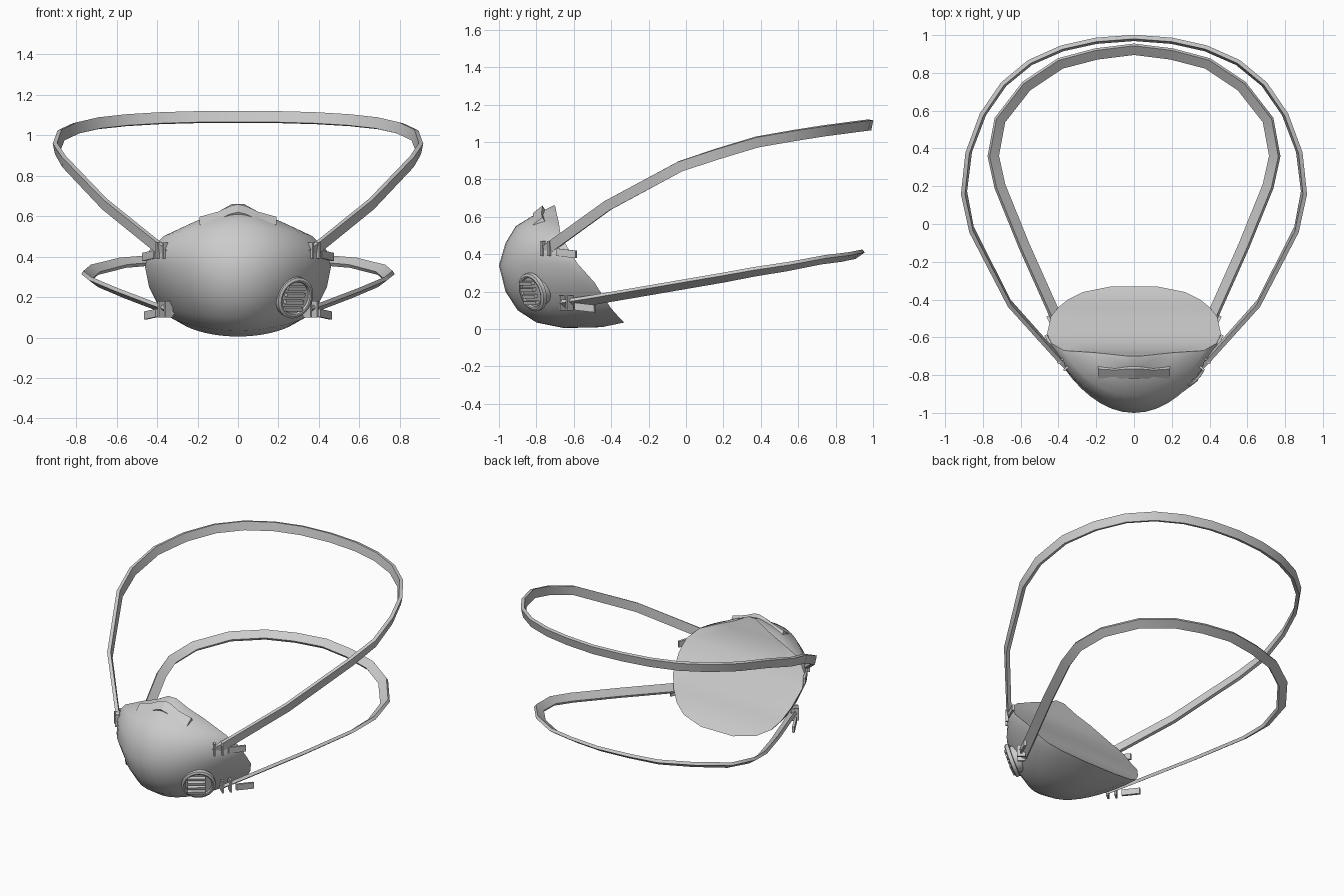
import bpy, bmesh, math
from mathutils import Vector, Matrix

if "Cube" in bpy.data.objects:
    bpy.data.objects.remove(bpy.data.objects["Cube"])

UP = Vector((0, 0, 1))
grey = bpy.data.materials.new("light_grey")
grey.use_nodes = True
grey.diffuse_color = (0.6, 0.6, 0.6, 1)
grey.node_tree.nodes["Principled BSDF"].inputs["Base Color"].default_value = grey.diffuse_color


def finish(name, bm, angle=35):
    """Turn a bmesh into a named, shaded object."""
    bmesh.ops.recalc_face_normals(bm, faces=bm.faces)
    mesh = bpy.data.meshes.new(name)
    bm.to_mesh(mesh)
    bm.free()
    mesh.materials.append(grey)
    obj = bpy.data.objects.new(name, mesh)
    bpy.context.collection.objects.link(obj)
    bpy.ops.object.select_all(action="DESELECT")
    obj.select_set(True)
    bpy.context.view_layer.objects.active = obj
    bpy.ops.object.shade_smooth_by_angle(angle=math.radians(angle))
    return obj


def loft(name, loops, angle=35):
    """Skin a list of closed loops and cap both ends."""
    bm = bmesh.new()
    rings = [[bm.verts.new(p) for p in loop] for loop in loops]
    n = len(rings[0])
    for a, b in zip(rings, rings[1:]):
        for i in range(n):
            j = (i + 1) % n
            bm.faces.new((a[i], a[j], b[j], b[i]))
    bm.faces.new(rings[0])
    bm.faces.new(rings[-1])
    return finish(name, bm, angle)


def ribbon(name, path, width, thick, tilt):
    """Flat band along a path; tilt leans its upper edge outward."""
    pts = [Vector(p) for p in path]
    loops = []
    for i, p in enumerate(pts):
        t = (pts[min(i + 1, len(pts) - 1)] - pts[max(i - 1, 0)]).normalized()
        out = t.cross(UP).normalized()
        up = out.cross(t)
        a = math.radians(tilt)
        w = (up * math.cos(a) + out * math.sin(a)) * width / 2
        h = (out * math.cos(a) - up * math.sin(a)) * thick / 2
        loops.append([p + w + h, p + w - h, p - w - h, p - w + h])
    return loft(name, loops, 30)


def both_sides(half):
    """Mirror a half path that ends on the centre line."""
    return half + [(-x, y, z) for x, y, z in reversed(half[:-1])]


def box(name, centre, size, axes):
    bm = bmesh.new()
    m = Matrix.Translation(centre) @ axes.to_4x4() @ Matrix.Diagonal((*size, 1))
    bmesh.ops.create_cube(bm, size=1, matrix=m)
    return finish(name, bm)


# Mask shell: front point (y, z), then rim half width, rim y, rim z
slices = [
    (-.71, .66, .03, -.70, .66), (-.76, .635, .12, -.69, .61),
    (-.82, .605, .22, -.68, .57), (-.91, .55, .37, -.67, .5),
    (-.965, .46, .44, -.63, .43), (-1, .34, .46, -.58, .35),
    (-.965, .2, .44, -.49, .25), (-.9, .1, .4, -.44, .17),
    (-.8, .035, .35, -.4, .11), (-.65, .005, .27, -.36, .065),
    (-.45, .01, .12, -.33, .035)]
ARC, ACROSS = 24, 6
loops = []
for yf, zf, w, yr, zr in slices:
    loop = []
    for i in range(ARC + 1):
        u = math.pi * i / ARC
        s = max(math.sin(u), 0) ** 1.6
        loop.append((w * math.cos(u), yr + (yf - yr) * s, zr + (zf - zr) * s))
    loop += [(w * (2 * i / ACROSS - 1), yr, zr) for i in range(1, ACROSS)]
    loops.append(loop)
loft("mask_shell", loops, 50)

# Head straps
upper = [(.35, -.76, .41), (.4, -.71, .45), (.66, -.42, .66), (.86, -.03, .87),
         (.9, .165, .935), (.875, .38, 1.0), (.8, .58, 1.035), (.69, .74, 1.06),
         (.55, .855, 1.075), (.38, .93, 1.085), (.2, .97, 1.09), (0, .985, 1.09)]
lower = [(.34, -.66, .13), (.41, -.5, .155), (.58, -.12, .22), (.71, .2, .275),
         (.745, .36, .305), (.71, .55, .335), (.57, .73, .37), (.39, .85, .385),
         (.2, .9, .395), (0, .925, .4)]
ribbon("upper_strap", both_sides(upper), .056, .022, 12)
ribbon("lower_strap", both_sides(lower), .06, .02, 55)

# Strap buckles and loose strap tails
for side, label in ((1, "left"), (-1, "right")):
    for level, (x, y, z) in (("upper", (.37, -.74, .43)), ("lower", (.36, -.64, .14))):
        out = Vector((side * .75, -.65, 0)).normalized()
        along = UP.cross(out)
        axes = Matrix((along, out, UP)).transposed()
        for k in (-1, 1):
            box(f"{level}_{label}_buckle_post", Vector((side * x, y, z)) + along * k * .025,
                (.012, .05, .08), axes)
        back = Vector((side * .45, .85, -.1)).normalized()
        axes = Matrix((back, back.cross(UP).normalized(), UP)).transposed()
        box(f"{level}_{label}_strap_tail", Vector((side * (x + .07), y + .1, z - .025)),
            (.12, .015, .04), axes)

# Nose clip bent over the bridge
clip = [(.19, -.785, .565), (.1, -.79, .59), (.04, -.785, .618), (0, -.785, .628)]
w, h = Vector((0, .025, .02)), Vector((0, -.008, .012))
loft("nose_clip", [[Vector(p) + a * w + b * h for a, b in
                    ((1, 1), (-1, 1), (-1, -1), (1, -1))] for p in both_sides(clip)], 20)

# Exhale valve: stepped disc with a raised ring and slats
normal = Vector((.57, -.77, -.28)).normalized()
right = UP.cross(normal).normalized()
axes = Matrix((right, normal.cross(right), normal)).transposed()
centre = Vector((.265, -.8, .205))
profile = [(.085, -.05), (.085, .012), (.105, .014), (.105, .036), (.092, .042),
           (.084, .04), (.08, .03), (.03, .03)]
loft("valve_body", [[centre + axes @ Vector((r * math.cos(a), r * math.sin(a), d))
                     for a in (math.tau * i / 24 for i in range(24))]
                    for r, d in profile])
for k in range(4):
    box("valve_slat", centre + axes @ Vector((-.012, .054 - k * .036, .038)),
        (.11, .018, .03), axes)
